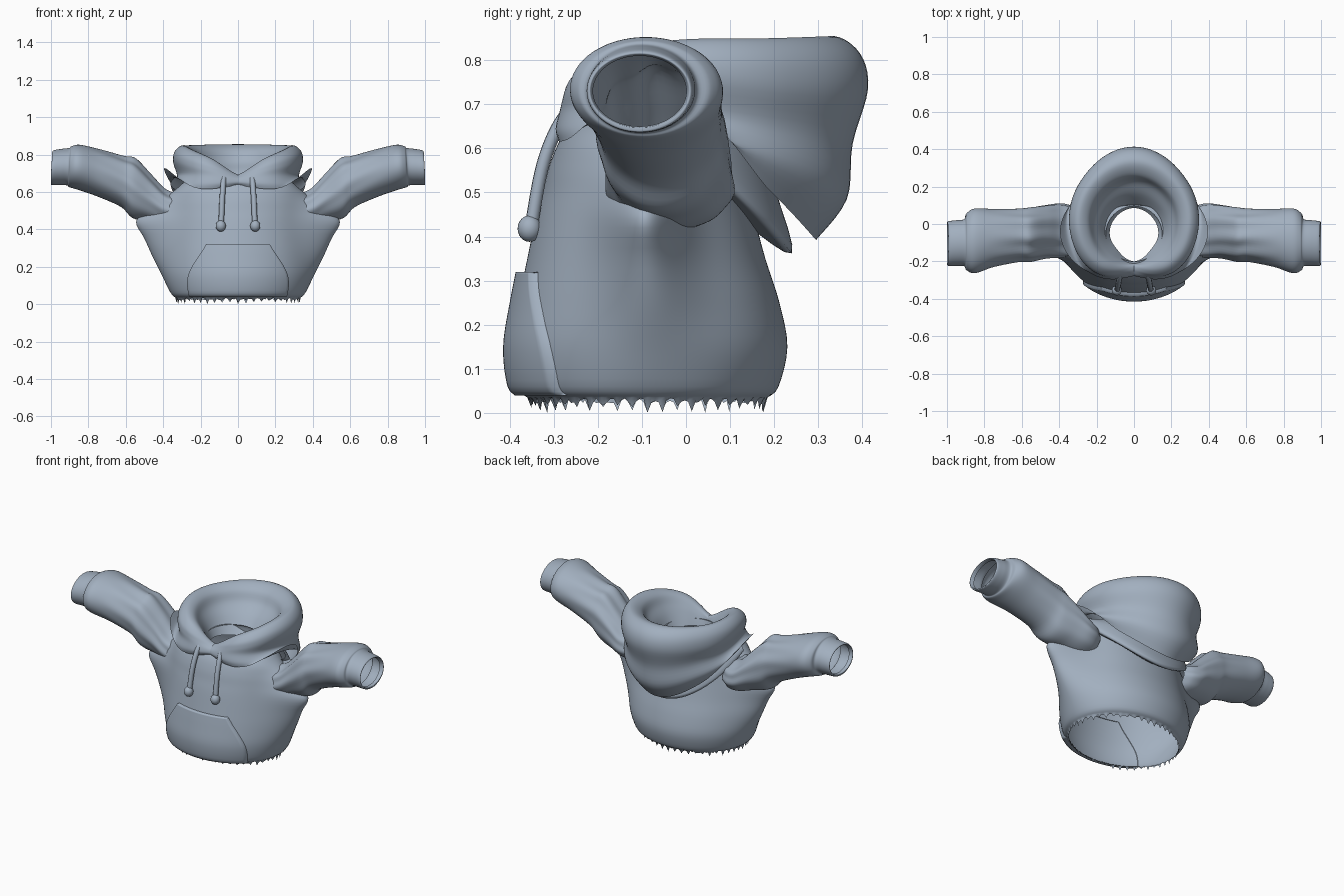
import bpy, math, random
from mathutils import Vector

if "Cube" in bpy.data.objects:
    bpy.data.objects.remove(bpy.data.objects["Cube"])

random.seed(4)
fabric = bpy.data.materials.new("blue_grey_fabric")
fabric.diffuse_color = (0.36, 0.43, 0.52, 1)
fabric.use_nodes = True
fabric.node_tree.nodes["Principled BSDF"].inputs["Base Color"].default_value = fabric.diffuse_color


def smooth_rows(keys, steps):
    """Catmull-Rom resampling of a list of equal-length tuples."""
    ks = [Vector(k) for k in keys]
    out = []
    for i in range(len(ks) - 1):
        a, b, c, d = ks[max(i - 1, 0)], ks[i], ks[i + 1], ks[min(i + 2, len(ks) - 1)]
        for s in range(steps):
            t = s / steps
            out.append(0.5 * (2 * b + (c - a) * t + (2 * a - 5 * b + 4 * c - d) * t * t
                              + (3 * b - a - 3 * c + d) * t ** 3))
    return out + [ks[-1]]


def grid_object(name, rows, closed, skip=None):
    n = len(rows[0])
    faces = []
    for i in range(len(rows) - 1):
        for j in range(n if closed else n - 1):
            k = (j + 1) % n
            if not (skip and skip(rows[i][j])):
                faces.append((i * n + j, i * n + k, (i + 1) * n + k, (i + 1) * n + j))
    me = bpy.data.meshes.new(name)
    me.from_pydata([tuple(p) for r in rows for p in r], [], faces)
    me.materials.append(fabric)
    for p in me.polygons:
        p.use_smooth = True
    ob = bpy.data.objects.new(name, me)
    bpy.context.collection.objects.link(ob)
    return ob


def mirror_x(ob):
    ob.modifiers.new("mirror", 'MIRROR')


# Torso: height, front y, back y, body half width, extra width drawn out towards the armpit
body = smooth_rows([
    (.035, -.36, .185, .335, 0), (.06, -.385, .21, .36, 0), (.15, -.395, .23, .385, .02),
    (.25, -.38, .212, .385, .07), (.35, -.36, .18, .372, .128), (.44, -.341, .156, .36, .185),
    (.50, -.325, .14, .355, .13), (.56, -.31, .125, .345, .055), (.62, -.285, .105, .325, 0),
    (.66, -.25, .10, .27, 0), (.675, -.20, .095, .15, 0)], 4)
SEG = 192


def body_x(b, c):
    return b[3] * c + b[4] * math.copysign(abs(c) ** 14, c)


def ring(b):
    out = []
    for j in range(SEG):
        a = 2 * math.pi * j / SEG
        out.append(Vector((body_x(b, math.cos(a)),
                           (b[1] + b[2]) / 2 + (b[2] - b[1]) / 2 * math.sin(a), b[0])))
    return out


def in_sleeve(p):
    d = abs(p[0]) - .4
    return d > -.04 and ((p[1] + .035) / .145) ** 2 + ((p[2] - .515 - .65 * d) / (.105 + .3 * d)) ** 2 < .7


# ragged hem
hem = ring((.03, -.35, .175, .328, 0))
for j, p in enumerate(hem):
    p.z = random.uniform(0, .02) if j % 4 == 0 else random.uniform(.022, .034)
hem[0].z = 0
grid_object("torso", [hem] + [ring(b) for b in body], True, in_sleeve)


def front_y(x, z):
    k = body[-1]
    for a, b in zip(body, body[1:]):
        if a[0] <= z <= b[0]:
            k = a.lerp(b, (z - a[0]) / (b[0] - a[0]))
            break
    lo, hi = 0.0, 1.0
    for _ in range(25):
        m = (lo + hi) / 2
        lo, hi = (m, hi) if body_x(k, m) < abs(x) else (lo, m)
    return (k[1] + k[2]) / 2 - (k[2] - k[1]) / 2 * math.sqrt(1 - lo * lo)


# Front pouch pocket: height, half width
rows = []
outline = smooth_rows([(.04, .262), (.10, .272), (.16, .265), (.22, .235), (.28, .195), (.32, .17)], 5)
for z, w in outline:
    row = []
    for j in range(-21, 22):
        x = w * max(-1, min(1, j / 20))
        row.append((x, front_y(x, z) - (-.004 if abs(j) == 21 else .02), z))
    rows.append(row)
rows.append([(x, front_y(x, .322) + .004, z) for x, y, z in rows[-1]])
rows.insert(0, [(x, front_y(x, .04) + .004, z) for x, y, z in rows[0]])
grid_object("pouch_pocket", rows, False)

# Sleeve with cuff: x, centre y, centre z, half depth, half height
keys = [(.30, -.055, .505, .125, .09), (.345, -.04, .505, .14, .092), (.40, -.035, .52, .145, .10),
        (.47, -.04, .565, .142, .125),
        (.555, -.055, .617, .145, .156), (.62, -.06, .655, .142, .134), (.75, -.075, .703, .155, .125),
        (.85, -.09, .732, .173, .12), (.895, -.095, .735, .152, .11), (.908, -.10, .735, .126, .10),
        (.95, -.102, .733, .122, .097), (.99, -.105, .73, .12, .093), (.997, -.105, .73, .112, .084),
        (.975, -.105, .73, .106, .08)]
rows = []
for x, cy, cz, hy, hz in smooth_rows(keys, 5):
    row = []
    fold = .05 * max(0, min(1, (.8 - x) * 4))
    for j in range(64):
        a = 2 * math.pi * j / 64
        s = 1 + fold * math.sin(9 * a + 9 * x) * (.5 + .5 * math.sin(a))
        z = cz + hz * s * math.sin(a)
        row.append((min(1, x - .06 * (z - cz)), cy + hy * s * math.cos(a), z))
    rows.append(row)
mirror_x(grid_object("sleeve", rows, True))

# Lowered hood: (radius, height) profiles from outer edge over the rim to the neck
front = [(.215, .635), (.227, .65), (.222, .67), (.205, .685), (.19, .692), (.175, .692),
         (.165, .685), (.16, .67), (.155, .65), (.15, .63)]
front_side = [(.31, .62), (.31, .645), (.295, .69), (.295, .73), (.285, .765), (.25, .79),
              (.21, .78), (.175, .735), (.15, .69), (.125, .64)]
side = [(.395, .725), (.355, .675), (.32, .69), (.34, .765), (.33, .815), (.29, .843),
        (.24, .82), (.21, .765), (.175, .71), (.13, .63)]
back_side = [(.345, .50), (.385, .565), (.375, .65), (.40, .74), (.39, .81), (.345, .85),
             (.285, .825), (.25, .765), (.195, .71), (.13, .62)]
back = [(.345, .392), (.415, .485), (.428, .61), (.463, .735), (.445, .815), (.385, .855),
        (.315, .825), (.275, .76), (.21, .705), (.135, .61)]
flat = [[v for p in prof for v in p] for prof in (front, front_side, side, back_side, back)]
half = smooth_rows(flat + [flat[3]], 12)[:49]
columns = half + half[-2:0:-1]
cols = []
for i, c in enumerate(columns):
    a = -math.pi / 2 + 2 * math.pi * i / len(columns)
    prof = smooth_rows([(c[k], c[k + 1]) for k in range(0, 20, 2)], 5)
    cols.append([(r * math.cos(a), -.05 + r * math.sin(a), z) for r, z in prof])
cols.append(cols[0])
grid_object("lowered_hood", cols, False)

# Collar strip below the hood, hanging lowest at the back
side_c = [(.31, .60), (.36, .635), (.345, .67), (.30, .675)]
back_c = [(.195, .42), (.29, .362), (.258, .49), (.22, .60)]
cols = []
for i in range(65):
    a = math.pi * i / 64
    b = math.sin(a)
    prof = []
    for (r0, z0), (r1, z1) in zip(side_c, back_c):
        r, z = r0 + (r1 - r0) * b, z0 + (z1 - z0) * b
        prof.append((r * math.cos(a), -.05 + r * math.sin(a), z))
    cols.append(smooth_rows(prof, 4))
grid_object("collar_strip", cols, False)

# Drawstrings with round ends
cord = bpy.data.curves.new("drawstring", 'CURVE')
cord.dimensions = '3D'
cord.bevel_depth = .015
cord.bevel_resolution = 3
cord.materials.append(fabric)
path = smooth_rows([(.07, -.24, .685), (.075, -.268, .68), (.08, -.30, .63),
                    (.085, -.328, .55), (.09, -.35, .43)], 5)
sp = cord.splines.new('POLY')
sp.points.add(len(path) - 1)
for pt, p in zip(sp.points, path):
    pt.co = (*p, 1)
cord.use_fill_caps = True
ob = bpy.data.objects.new("drawstring", cord)
bpy.context.collection.objects.link(ob)
mirror_x(ob)
rows = []
for i in range(13):
    t = math.pi * i / 12
    rows.append([(.092 + .027 * math.sin(t) * math.cos(k * math.pi / 10),
                  -.355 + .027 * math.sin(t) * math.sin(k * math.pi / 10),
                  .418 + .03 * math.cos(t)) for k in range(20)])
mirror_x(grid_object("drawstring_end", rows, True))
